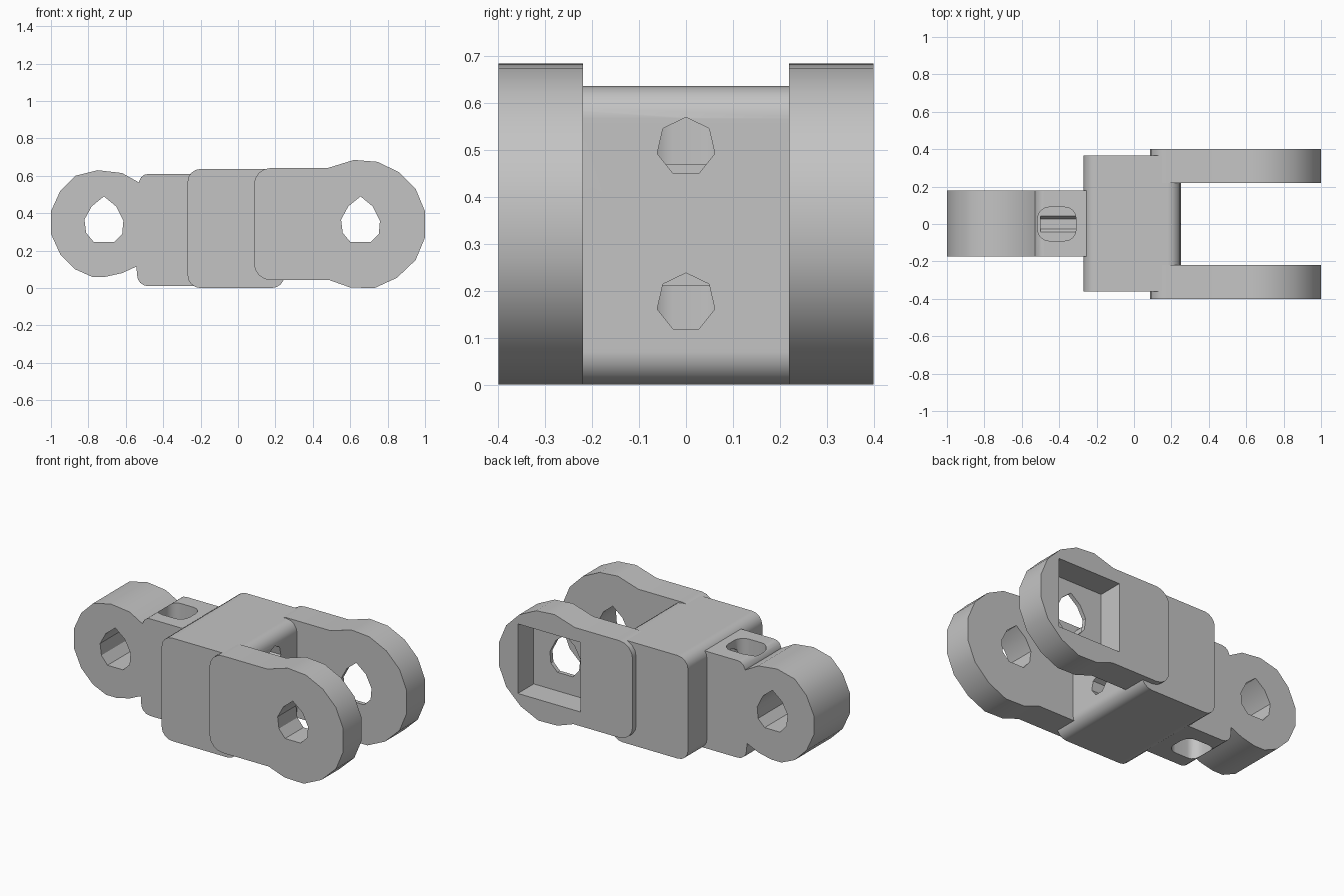
import bpy
import bmesh
import math

if "Cube" in bpy.data.objects:
    bpy.data.objects.remove(bpy.data.objects["Cube"], do_unlink=True)

GREY = (0.55, 0.55, 0.55, 1)
grey = bpy.data.materials.new("plain grey")
grey.use_nodes = True
grey.diffuse_color = GREY
grey.node_tree.nodes["Principled BSDF"].inputs["Base Color"].default_value = GREY

PLACE = {
    "x": lambda u, v, w: (w, u, v),
    "y": lambda u, v, w: (u, w, v),
    "z": lambda u, v, w: (u, v, w),
}


def prism(name, outline, axis, start, end):
    """Extrude a closed outline along an axis."""
    bm = bmesh.new()
    low, high = ([bm.verts.new(PLACE[axis](u, v, w)) for u, v in outline]
                 for w in (start, end))
    bm.faces.new(low)
    bm.faces.new(high)
    for i in range(len(low)):
        j = (i + 1) % len(low)
        bm.faces.new((low[i], low[j], high[j], high[i]))
    bmesh.ops.recalc_face_normals(bm, faces=bm.faces)
    mesh = bpy.data.meshes.new(name)
    bm.to_mesh(mesh)
    bm.free()
    mesh.materials.append(grey)
    obj = bpy.data.objects.new(name, mesh)
    bpy.context.collection.objects.link(obj)
    return obj


def arc(cx, cy, r, a0, a1, steps):
    angles = [math.radians(a0 + (a1 - a0) * i / steps) for i in range(steps + 1)]
    return [(cx + r * math.cos(a), cy + r * math.sin(a)) for a in angles]


def rounded_box(x0, x1, y0, y1, r):
    corners = [(x1 - r, y1 - r), (x0 + r, y1 - r), (x0 + r, y0 + r), (x1 - r, y0 + r)]
    return [p for i, (x, y) in enumerate(corners)
            for p in arc(x, y, r, 90 * i, 90 * i + 90, 4)]


def select(obj):
    bpy.ops.object.select_all(action="DESELECT")
    obj.select_set(True)
    bpy.context.view_layer.objects.active = obj


def cut(obj, cutters):
    select(obj)
    for cutter in cutters:
        cutter.hide_render = True
        mod = obj.modifiers.new("cut", "BOOLEAN")
        mod.operation = "DIFFERENCE"
        mod.solver = "EXACT"
        mod.object = cutter
        bpy.ops.object.modifier_apply(modifier=mod.name)


def finish(obj):
    select(obj)
    bpy.ops.object.shade_smooth_by_angle(angle=math.radians(32))
    mod = obj.modifiers.new("even shading", "WEIGHTED_NORMAL")
    mod.keep_sharp = True


# Teardrop pin hole, shared by the tongue and the fork
def pin_hole(name, cx):
    shape = [(0, .49), (-.065, .437), (-.104, .366), (-.095, .295), (-.053, .245),
             (.053, .245), (.098, .29), (.104, .36), (.065, .437)]
    return prism(name, [(cx + x, z) for x, z in shape], "y", -.6, .6)


tongue_hole = pin_hole("tongue_hole_cutter", -.717)
fork_hole = pin_hole("fork_hole_cutter", .655)

# Two lengthwise screw holes, and the nut slots above and below them
screws = [prism("screw_hole_cutter", arc(0, z, .063, 90, 90 + 360 * 6 / 7, 6), "x", -.5, .4)
          for z in (.507, .175)]
slots = [prism("nut_slot_cutter", rounded_box(-.515, -.31, -.09, .09, .06), "z", z0, z1)
         for z0, z1 in ((.47, .8), (-.2, .21))]

# Tongue: faceted eye joined to a block
eye = [(-.53, .565), (-.62, .615), (-.75, .63), (-.87, .60), (-.95, .52), (-1, .41),
       (-1, .29), (-.95, .18), (-.87, .10), (-.78, .06), (-.71, .06), (-.62, .08),
       (-.543, .115)]
block = (arc(-.48, .07, .06, 180, 270, 4) + [(-.2, .01), (-.2, .61)]
         + arc(-.48, .56, .05, 90, 165, 3))
tongue = prism("tongue", eye + block, "y", -.175, .18)
cut(tongue, [tongue_hole] + screws + slots)

# Central body
body = prism("body", rounded_box(-.27, .25, 0, .637, .07), "y", -.36, .365)
cut(body, screws)

# Fork arms: rounded plates with a faceted eye
arm_outline = ([(1, .41), (.95, .53), (.86, .62), (.745, .675), (.62, .685), (.48, .642)]
               + arc(.175, .552, .09, 90, 180, 4) + arc(.175, .132, .09, 180, 270, 4)
               + [(.49, .042), (.60, .003), (.73, 0), (.85, .055), (.95, .15), (1, .27)])
right_arm = prism("front_fork_arm", arm_outline, "y", -.4, -.22)
left_arm = prism("back_fork_arm", arm_outline, "y", .22, .4)

# Square pocket in the outer face of the back arm
half = .215
pocket = prism("pocket_cutter", [(.655 + half * a, .345 + half * b) for a, b in
                                 ((-1, -1), (1, -1), (1, 1), (-1, 1))], "y", .245, .6)
cut(right_arm, [fork_hole])
cut(left_arm, [pocket, fork_hole])

for part in (tongue, body, right_arm, left_arm):
    finish(part)
for helper in [tongue_hole, fork_hole, pocket] + screws + slots:
    bpy.data.objects.remove(helper, do_unlink=True)
